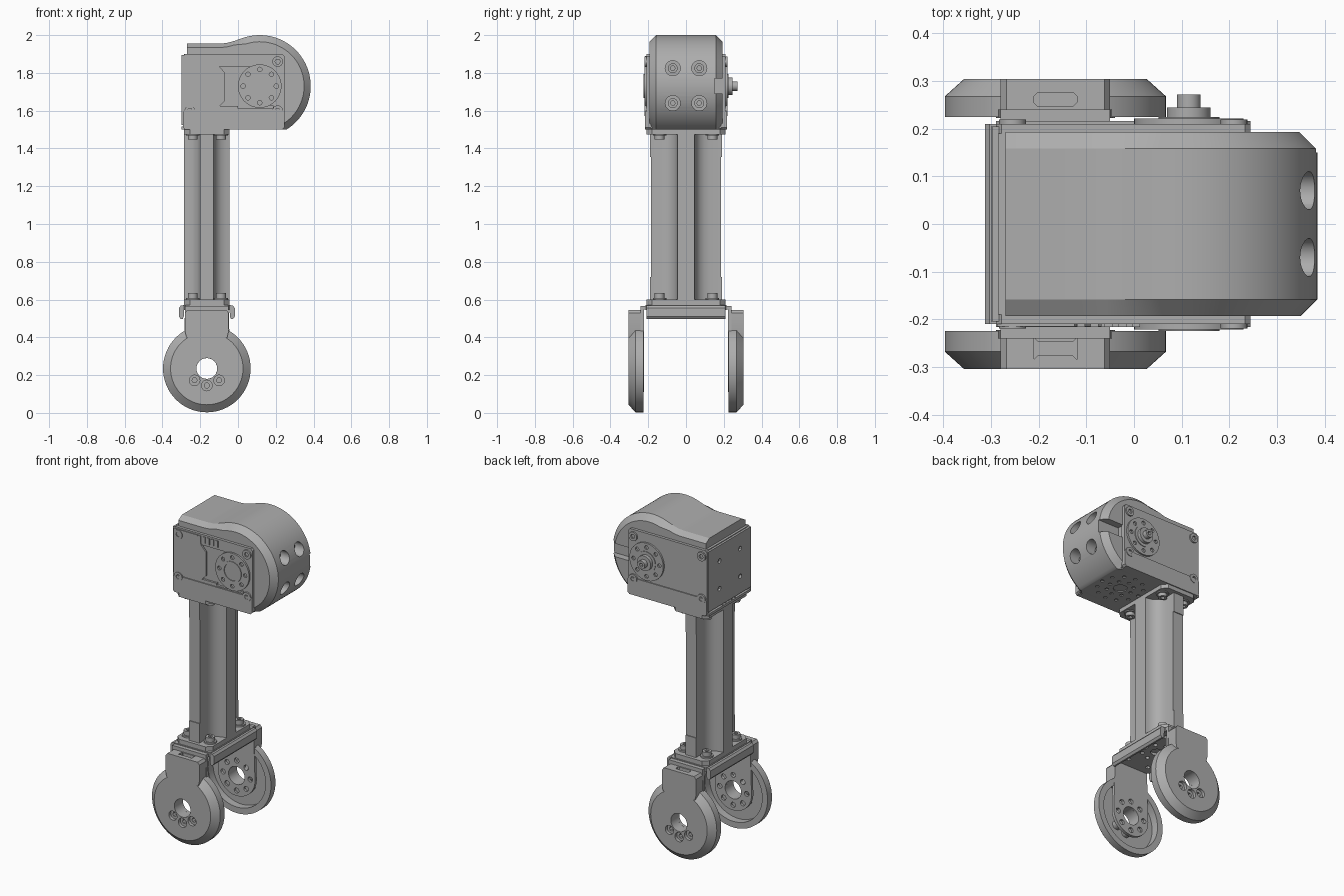
import bpy, bmesh, math

default = bpy.data.objects.get("Cube")
if default:
    bpy.data.objects.remove(default, do_unlink=True)

GREY = (0.42, 0.42, 0.42, 1)
mat = bpy.data.materials.new("machined_grey")
mat.use_nodes = True
mat.diffuse_color = GREY
bsdf = mat.node_tree.nodes["Principled BSDF"]
bsdf.inputs["Base Color"].default_value = GREY
bsdf.inputs["Roughness"].default_value = 0.6
parts = []


def place(axis, p, h):
    """Map an outline point and a height along an axis to 3D."""
    a, b = p
    return {"X": (h, a, b), "Y": (a, h, b), "Z": (a, b, h)}[axis]


def loft(name, axis, rings, cuts=()):
    """Solid through (height, outline) rings, minus any cutter solids."""
    bm = bmesh.new()
    loops = [[bm.verts.new(place(axis, p, h)) for p in pts] for h, pts in rings]
    for low, high in zip(loops, loops[1:]):
        for i in range(len(low)):
            j = (i + 1) % len(low)
            bm.faces.new((low[i], low[j], high[j], high[i]))
    bm.faces.new(loops[0])
    bm.faces.new(loops[-1])
    bmesh.ops.recalc_face_normals(bm, faces=bm.faces)
    mesh = bpy.data.meshes.new(name)
    bm.to_mesh(mesh)
    bm.free()
    mesh.materials.append(mat)
    obj = bpy.data.objects.new(name, mesh)
    bpy.context.collection.objects.link(obj)
    parts.append(obj)
    if cuts:
        carve(obj, cuts)
    return obj


def carve(obj, cuts):
    for c in cuts:
        mod = obj.modifiers.new("cut", "BOOLEAN")
        mod.operation, mod.solver, mod.object = "DIFFERENCE", "EXACT", c
    graph = bpy.context.evaluated_depsgraph_get()
    carved = bpy.data.meshes.new_from_object(obj.evaluated_get(graph))
    obj.modifiers.clear()
    obj.data = carved
    for c in cuts:
        parts.remove(c)
        bpy.data.objects.remove(c, do_unlink=True)


def circle(c, r, n=24, start=0, end=360):
    full = end - start == 360
    steps = n if full else n - 1
    angles = [math.radians(start + (end - start) * i / steps) for i in range(n)]
    return [(c[0] + r * math.cos(a), c[1] + r * math.sin(a)) for a in angles]


def rect(a0, a1, b0, b1, k=0.0):
    if not k:
        return [(a0, b0), (a1, b0), (a1, b1), (a0, b1)]
    return [(a0 + k, b0), (a1 - k, b0), (a1, b0 + k), (a1, b1 - k),
            (a1 - k, b1), (a0 + k, b1), (a0, b1 - k), (a0, b0 + k)]


def prism(name, axis, pts, lo, hi, cuts=()):
    return loft(name, axis, [(lo, pts), (hi, pts)], cuts)


def cyl(name, axis, c, r, lo, hi, n=24, cuts=()):
    return prism(name, axis, circle(c, r, n), lo, hi, cuts)


def holes(axis, centres, r, lo, hi, n=12):
    return [cyl("cutter", axis, c, r, lo, hi, n) for c in centres]


def screw(name, axis, c, r, lo, hi):
    """Socket head; the hex recess opens at hi."""
    socket = cyl("cutter", axis, c, r * 0.5, lo + (hi - lo) * 0.4, hi + (hi - lo), 6)
    return cyl(name, axis, c, r, lo, hi, 20, [socket])


# Motor cover: round nose, flat top, chamfered rims
HUB = (0.115, 1.73)


def cover_outline(d):
    z = 1.955 - d * 0.6
    return ([(-0.27, 1.5), (0.25 - d, 1.5)] + circle(HUB, 0.27 - d, 40, -58, 108)
            + [(-0.02, z + 0.014), (-0.06, z + 0.003), (-0.1, z), (-0.27, z)])


nose_bolts = [(y, z) for y in (-0.07, 0.07) for z in (1.64, 1.825)]
cuts = holes("X", nose_bolts, 0.04, 0.3, 0.5, 24)
cuts.append(prism("cutter", "Y", rect(0.115, 0.5, 1.69, 1.77), 0.15, 0.3))
ring = circle((0.1, 0), 0.13, 12) + circle((0.1, 0), 0.075, 8)
cuts += holes("Z", ring, 0.011, 1.45, 1.53, 8) + holes("Z", [(0.1, 0)], 0.04, 1.45, 1.55)
loft("motor_cover", "Y", [(-0.193, cover_outline(0.035)), (-0.158, cover_outline(0)),
                          (0.158, cover_outline(0)), (0.193, cover_outline(0.035))], cuts)
for c in nose_bolts:
    screw("nose_bolt", "X", c, 0.026, 0.29, 0.32)

# Motor body and end plate
prism("motor_body", "Y", rect(-0.285, 0.24, 1.505, 1.9), -0.19, 0.19)
ends = [(y, z) for y in (-0.1, 0.1) for z in (1.63, 1.8)]
prism("end_plate", "X", rect(-0.205, 0.205, 1.525, 1.895), -0.298, -0.28,
      holes("X", ends, 0.014, -0.32, -0.285))
prism("end_lip", "Z", rect(-0.3, -0.25, -0.205, 0.205), 1.5, 1.515,
      holes("Z", [(-0.289, -0.06 + 0.03 * i) for i in range(5)], 0.006, 1.48, 1.53, 8))

# Side plates, brackets, horns and corner screws
corners = [(-0.255, 1.86), (0.21, 1.86), (-0.255, 1.6), (0.21, 1.6)]
for s, side in ((-1, "front"), (1, "back")):
    pocket = []
    if s < 0:
        pocket = [prism("cutter", "Y", rect(-0.1, 0.06, 1.625, 1.835), -0.3, -0.198),
                  prism("cutter", "Y", rect(0.0, 0.185, 1.612, 1.628), -0.3, -0.196)]
    prism(side + "_side_plate", "Y", rect(-0.29, 0.245, 1.5, 1.9, 0.012),
          s * 0.185, s * 0.21, pocket)
    prism(side + "_lower_bracket", "Y", rect(-0.29, 0.245, 1.5, 1.605, 0.01),
          s * 0.2, s * 0.216)
    for c in corners:
        screw(side + "_corner_screw", "Y", c, 0.028, s * 0.2, s * 0.219)
    cyl(side + "_horn", "Y", HUB, 0.115, s * 0.18, s * 0.221, 48,
        holes("Y", circle(HUB, 0.088, 8), 0.012, s * 0.208, s * 0.3))
    bore = holes("Y", [HUB], 0.052, s * 0.205, s * 0.3, 32) if s < 0 else []
    cyl(side + "_horn_ring", "Y", HUB, 0.064, s * 0.19, s * 0.225, 32, bore)
cyl("back_shaft_hub", "Y", HUB, 0.046, 0.2, 0.245, 32)
screw("back_shaft", "Y", HUB, 0.025, 0.22, 0.272)

# Front connector cover and vent teeth
prism("connector_cover", "Y", [(-0.288, 1.62), (-0.1, 1.62), (-0.068, 1.655),
      (-0.068, 1.8), (-0.1, 1.835), (-0.125, 1.89), (-0.288, 1.89)], -0.205, -0.215)
for i in range(5):
    x = -0.12 + 0.029 * i
    prism("vent_tooth", "Y", rect(x, x + 0.017, 1.85, 1.89), -0.2, -0.216)

# Column: cross-shaped extrusion with filleted inner corners
CX = -0.165
quarter = [(0.12, 0), (0.12, 0.045), (0.1, 0.048), (0.075, 0.056), (0.052, 0.074),
           (0.04, 0.1), (0.035, 0.125), (0.035, 0.185)]
half = quarter + [(-x, y) for x, y in reversed(quarter)]
section = half + [(x, -y) for x, y in reversed(half[1:-1])]
prism("column", "Z", [(CX + x, y) for x, y in section], 0.59, 1.49)

# Column flanges, locating tongues and bolts
for name, z0, z1, t0, t1, b0, b1 in (("upper", 1.475, 1.5, 1.355, 1.48, 1.478, 1.448),
                                    ("lower", 0.57, 0.6, 0.6, 0.72, 0.598, 0.635)):
    prism(name + "_flange", "Z", rect(-0.285, -0.045, -0.21, 0.21, 0.03), z0, z1)
    zs = sorted((b0, b1))
    for s in (-1, 1):
        prism(name + "_tongue", "Z", rect(CX - 0.035, CX + 0.035, s * 0.16, s * 0.19), t0, t1)
        for dx in (-0.075, 0.075):
            c = (CX + dx, s * 0.14)
            prism(name + "_washer", "Z", circle(c, 0.036, 20), b0, b0 + (b1 - b0) * 0.3)
            screw(name + "_bolt", "Z", c, 0.026, b0, b1)

# Fork crosspiece with folded lips
bolt_ring = circle((CX, 0), 0.08, 8) + [(CX + x, y) for x in (-0.07, 0.07) for y in (-0.16, 0.16)]
prism("fork_crosspiece", "Z", rect(-0.29, -0.04, -0.215, 0.215, 0.012), 0.545, 0.572,
      holes("Z", bolt_ring, 0.013, 0.5, 0.56) + holes("Z", [(CX, 0)], 0.035, 0.5, 0.56))
for s in (-1, 1):
    lip = [(CX + s * x, z) for x, z in ((0.12, 0.568), (0.138, 0.568), (0.148, 0.555),
                                      (0.148, 0.51), (0.138, 0.497), (0.128, 0.497),
                                      (0.122, 0.51))]
    prism("fork_lip", "Y", lip, -0.21, 0.21)

# Fork arms and wheel-shaped caps on both sides
EYE = (CX, 0.235)
small = [(CX - 0.065, 0.172), (CX, 0.145), (CX + 0.065, 0.172)]
for s, side in ((-1, "front"), (1, "back")):
    arm = circle(EYE, 0.125, 24, 180, 360) + [(CX + 0.115, 0.565), (CX - 0.115, 0.565)]
    arm_holes = [cyl("cutter", "Y", EYE, 0.055, s * 0.1, s * 0.4)]
    arm_holes += holes("Y", circle(EYE, 0.092, 8), 0.016, s * 0.1, s * 0.4)
    prism(side + "_fork_arm", "Y", arm, s * 0.222, s * 0.24, arm_holes)
    prism(side + "_fork_bend", "Z", rect(CX - 0.115, CX + 0.115, s * 0.2, s * 0.24), 0.547, 0.567)

    cap_cuts = [cyl("cutter", "Y", EYE, 0.195, s * 0.1, s * 0.272, 64)]
    cap_cuts += holes("Y", [EYE], 0.055, s * 0.1, s * 0.4, 32)
    cap_cuts += holes("Y", small, 0.028, s * 0.1, s * 0.4, 20)
    loft(side + "_cap", "Y", [(s * 0.225, circle(EYE, 0.232, 64)),
                              (s * 0.268, circle(EYE, 0.232, 64)),
                              (s * 0.304, circle(EYE, 0.192, 64))], cap_cuts)
    for c in small:
        screw(side + "_cap_screw", "Y", c, 0.028, s * 0.235, s * 0.285)
    cyl(side + "_bearing", "Y", EYE, 0.075, s * 0.235, s * 0.28, 32,
        holes("Y", [EYE], 0.055, s * 0.1, s * 0.4, 32))

    # Mounting tab with a top pocket
    slot = [prism("cutter", "Z", rect(CX - 0.045, CX + 0.045, s * 0.247, s * 0.276, 0.008), 0.5, 0.6)]
    tab = [(CX + x, z) for x, z in ((-0.108, 0.4), (0.108, 0.4), (0.115, 0.43),
                                    (0.115, 0.53), (0.103, 0.545), (-0.103, 0.545),
                                    (-0.115, 0.53), (-0.115, 0.43))]
    prism(side + "_cap_tab", "Y", tab, s * 0.238, s * 0.304, slot)

# Smooth shading with sharp edges kept
bpy.ops.object.select_all(action="DESELECT")
for obj in parts:
    obj.select_set(True)
bpy.context.view_layer.objects.active = parts[0]
bpy.ops.object.shade_smooth_by_angle(angle=math.radians(30))
